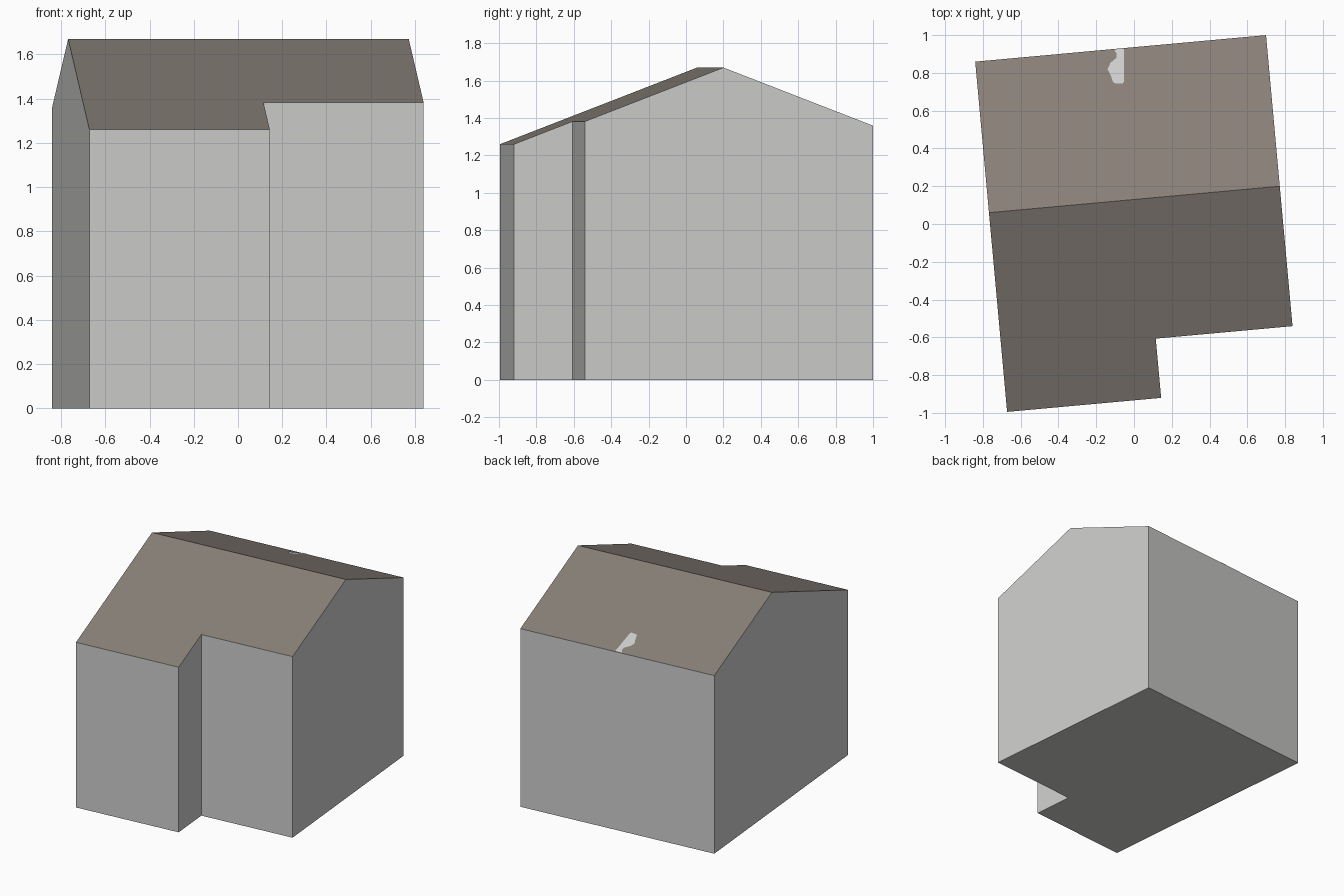
import bpy, bmesh, math
from mathutils import Matrix, Vector

if "Cube" in bpy.data.objects:
    bpy.data.objects.remove(bpy.data.objects["Cube"])

ANGLE = math.radians(5.2)
RIDGE_Z, SLOPE = 1.67, 0.387
PLACE = Matrix.Translation((0.002, 0.13, 0)) @ Matrix.Rotation(ANGLE, 4, 'Z')


def material(name, rgb):
    m = bpy.data.materials.new(name)
    m.diffuse_color = (*rgb, 1)
    m.use_nodes = True
    m.node_tree.nodes["Principled BSDF"].inputs["Base Color"].default_value = m.diffuse_color
    return m


wall_mat = material("wall_grey", (0.61, 0.61, 0.605))
roof_mat = material("roof_brown", (0.245, 0.212, 0.187))


def roof_height(v):
    return RIDGE_Z - SLOPE * abs(v)


def add_object(name, bm, mats):
    mesh = bpy.data.meshes.new(name)
    bm.to_mesh(mesh)
    bm.free()
    for m in mats:
        mesh.materials.append(m)
    ob = bpy.data.objects.new(name, mesh)
    bpy.context.collection.objects.link(ob)
    return ob


# House: extruded footprint (ridge lies on local y = 0), split at the ridge
footprint = [(-0.773, 0.803), (-0.773, -1.059), (0.046, -1.059),
             (0.046, -0.744), (0.773, -0.744), (0.773, 0.803)]
bm = bmesh.new()
base = bm.faces.new([bm.verts.new((x, y, 0)) for x, y in footprint])
ext = bmesh.ops.extrude_face_region(bm, geom=[base], use_keep_orig=True)
bmesh.ops.translate(bm, vec=(0, 0, 1),
                    verts=[g for g in ext['geom'] if isinstance(g, bmesh.types.BMVert)])
bmesh.ops.bisect_plane(bm, geom=bm.verts[:] + bm.edges[:] + bm.faces[:],
                       plane_co=(0, 0, 0), plane_no=(0, 1, 0))
# Raise the top to the pitched roof
for v in bm.verts:
    if v.co.z > 0.5:
        v.co.z = roof_height(v.co.y)
bmesh.ops.recalc_face_normals(bm, faces=bm.faces[:])
bm.normal_update()
for f in bm.faces:
    f.material_index = 1 if f.normal.z > 0.3 else 0
bm.transform(PLACE)
add_object("house", bm, [wall_mat, roof_mat])

# Pale irregular patch lying on the back roof slope
outline = [(-0.053, 0.929), (-0.106, 0.924), (-0.092, 0.903), (-0.093, 0.88),
           (-0.125, 0.853), (-0.14, 0.82), (-0.122, 0.785), (-0.112, 0.752),
           (-0.098, 0.744), (-0.06, 0.744), (-0.053, 0.755)]
bm = bmesh.new()
inverse = PLACE.inverted()
verts = []
for x, y in outline:
    p = inverse @ Vector((x, y, 0))
    p.z = roof_height(p.y) + 0.003
    verts.append(bm.verts.new(p))
face = bm.faces.new(verts)
face.normal_update()
if face.normal.z < 0:
    face.normal_flip()
bm.transform(PLACE)
add_object("roof_patch", bm, [wall_mat])
